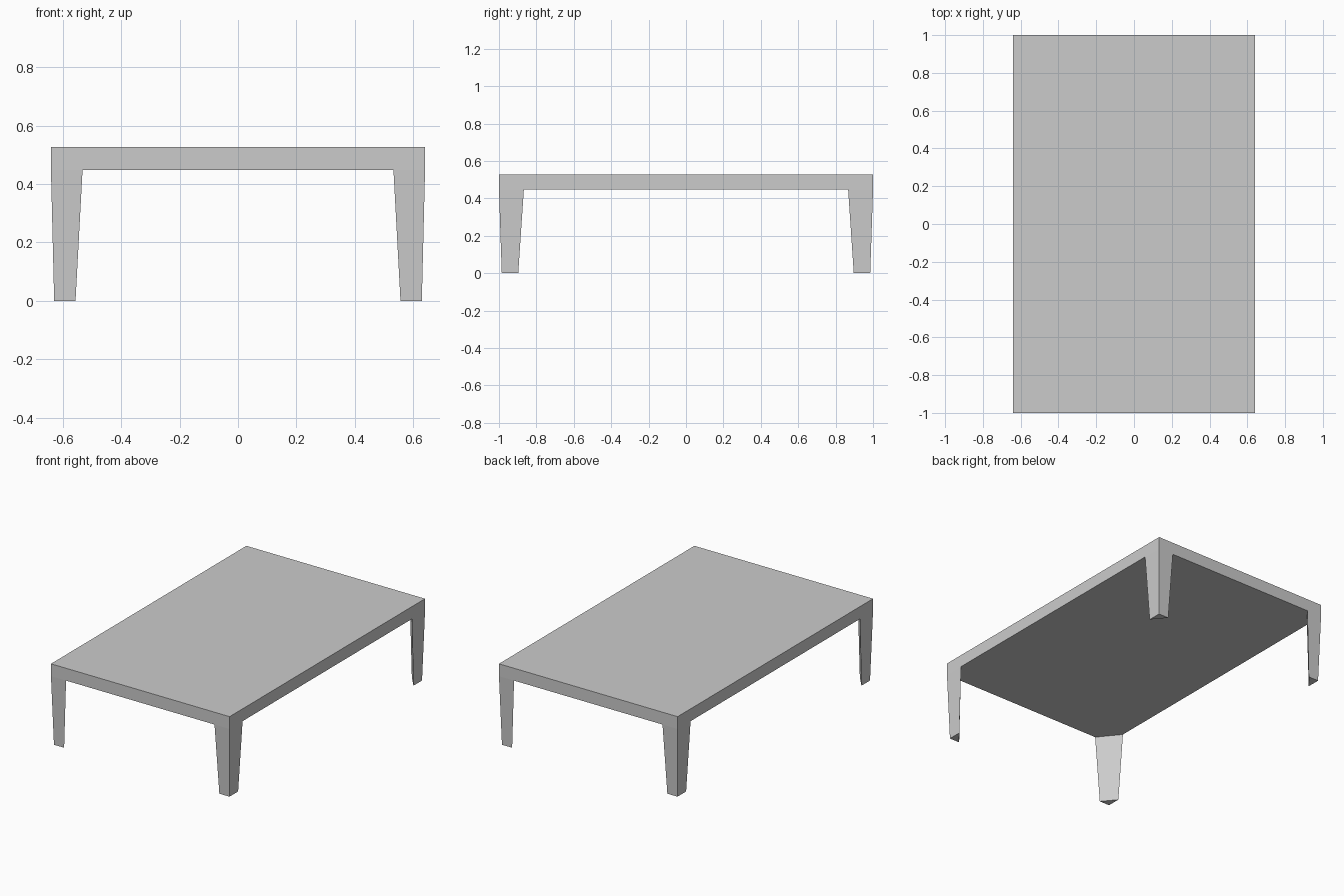
import bpy, bmesh

if "Cube" in bpy.data.objects:
    bpy.data.objects.remove(bpy.data.objects["Cube"])

W, L = 0.64, 1.0          # half width, half length
Z_UNDER, Z_TOP = 0.447, 0.527


def finish(bm, name):
    bmesh.ops.recalc_face_normals(bm, faces=bm.faces)
    mesh = bpy.data.meshes.new(name)
    bm.to_mesh(mesh)
    bm.free()
    obj = bpy.data.objects.new(name, mesh)
    bpy.context.collection.objects.link(obj)
    return obj


# Flat rectangular top
bm = bmesh.new()
bmesh.ops.create_cube(bm, size=1)
bmesh.ops.scale(bm, vec=(2 * W, 2 * L, Z_TOP - Z_UNDER), verts=bm.verts)
bmesh.ops.translate(bm, vec=(0, 0, (Z_TOP + Z_UNDER) / 2), verts=bm.verts)
finish(bm, "table_top")


# Tapered three-sided corner leg, mirrored to all four corners
def corner_triangle(bm, x_out, y_out, x_in, y_in, z):
    return [bm.verts.new(p) for p in
            ((x_out, y_out, z), (x_in, y_out, z), (x_out, y_in, z))]


bm = bmesh.new()
foot = corner_triangle(bm, 0.629, 0.985, 0.556, 0.897, 0)
head = corner_triangle(bm, W, L, 0.532, 0.867, Z_UNDER)
bm.faces.new(foot)
bm.faces.new(head)
for i in range(3):
    j = (i + 1) % 3
    bm.faces.new((foot[i], foot[j], head[j], head[i]))
legs = finish(bm, "corner_legs")
mirror = legs.modifiers.new("four_corners", "MIRROR")
mirror.use_axis = (True, True, False)
mirror.use_mirror_merge = False
